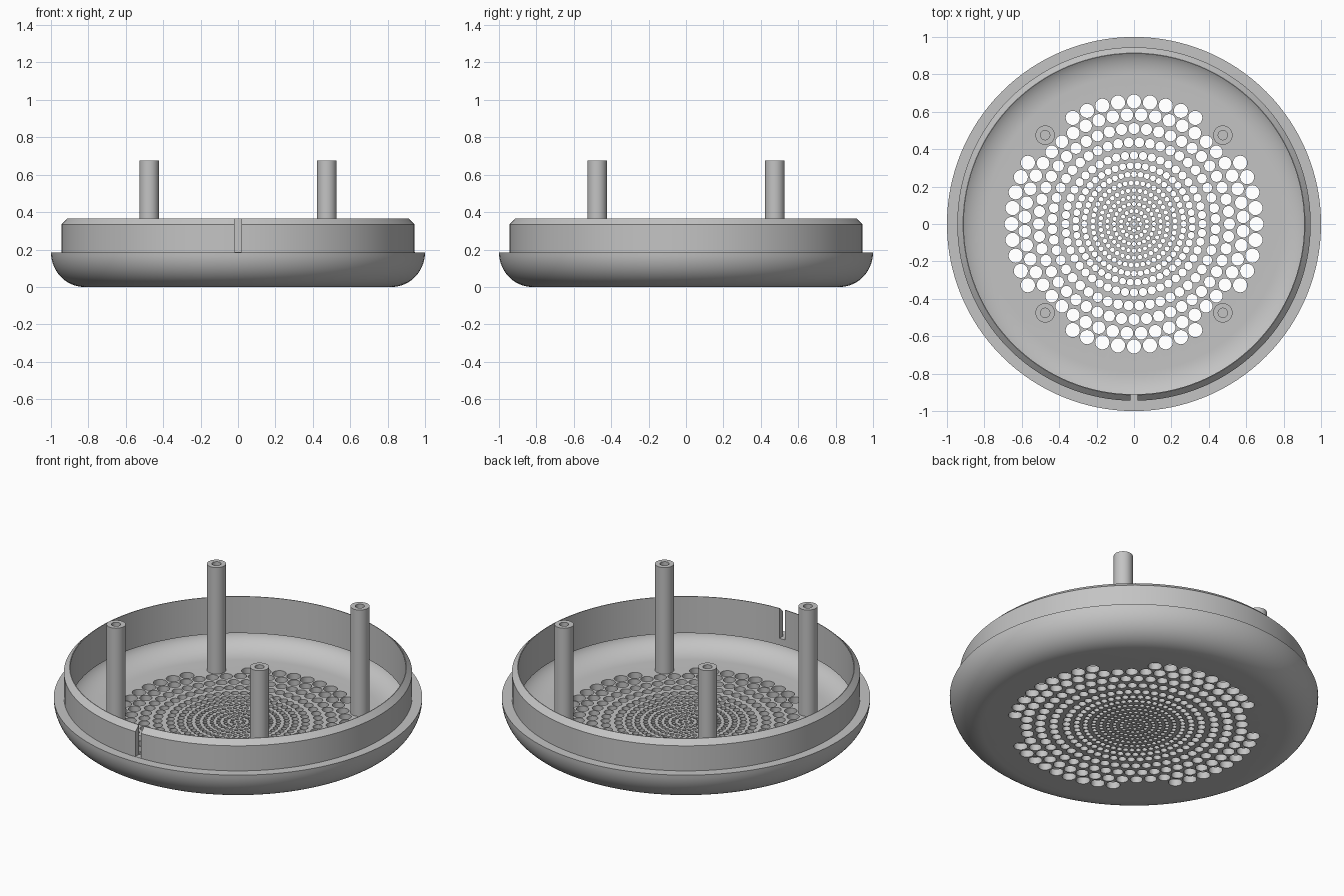
import bpy, bmesh, math
from math import sin, cos, pi, radians

cube = bpy.data.objects.get("Cube")
if cube:
    bpy.data.objects.remove(cube)

grey = bpy.data.materials.new("plain grey")
grey.use_nodes = True
grey.diffuse_color = (0.55, 0.55, 0.55, 1)
grey.node_tree.nodes["Principled BSDF"].inputs["Base Color"].default_value = (0.55, 0.55, 0.55, 1)

POST = 0.475
POSTS = [(sx * POST, sy * POST) for sx in (-1, 1) for sy in (-1, 1)]


def finish(name, bm):
    bmesh.ops.recalc_face_normals(bm, faces=bm.faces)
    mesh = bpy.data.meshes.new(name)
    bm.to_mesh(mesh)
    bm.free()
    mesh.materials.append(grey)
    obj = bpy.data.objects.new(name, mesh)
    bpy.context.collection.objects.link(obj)
    return obj


def lathe(name, profile, steps):
    """Turn a closed (radius, z) profile, starting and ending on the axis."""
    bm = bmesh.new()
    verts = [bm.verts.new((r, 0, z)) for r, z in profile]
    edges = [bm.edges.new(pair) for pair in zip(verts, verts[1:])]
    bmesh.ops.spin(bm, geom=verts + edges, axis=(0, 0, 1), cent=(0, 0, 0),
                   angle=2 * pi, steps=steps, use_merge=False)
    bmesh.ops.remove_doubles(bm, verts=bm.verts, dist=1e-5)
    return finish(name, bm)


def prism(bm, x, y, radius, z0, z1, sides=20):
    rings = [[bm.verts.new((x + radius * cos(2 * pi * i / sides),
                            y + radius * sin(2 * pi * i / sides), z))
              for i in range(sides)] for z in (z0, z1)]
    bm.faces.new(rings[0][::-1])
    bm.faces.new(rings[1])
    for i in range(sides):
        j = (i + 1) % sides
        bm.faces.new((rings[0][i], rings[0][j], rings[1][j], rings[1][i]))


def smooth(obj):
    bpy.ops.object.select_all(action="DESELECT")
    obj.select_set(True)
    bpy.context.view_layer.objects.active = obj
    bpy.ops.object.shade_smooth_by_angle(angle=radians(30))


def cut(obj, cutter):
    mod = obj.modifiers.new("cut", "BOOLEAN")
    mod.operation = "DIFFERENCE"
    mod.solver = "MANIFOLD"
    mod.object = cutter
    bpy.context.view_layer.objects.active = obj
    bpy.ops.object.modifier_apply(modifier=mod.name)
    bpy.data.objects.remove(cutter)


# Shell: rounded bowl, flange and upright chamfered wall
arc = [radians(a) for a in range(0, 91, 6)]
outer = [(0.82 + 0.18 * sin(a), 0.185 * (1 - cos(a))) for a in arc]
inner = [(0.79 + 0.165 * sin(a), 0.145 - 0.105 * cos(a)) for a in reversed(arc)]
wall = [(0.945, 0.185), (0.945, 0.335), (0.914, 0.365), (0.91, 0.365), (0.91, 0.145)]
shell = lathe("speaker_cover", [(0, 0)] + outer + wall + inner + [(0, 0.04)], 128)

# Notch through the front of the wall
bm = bmesh.new()
bmesh.ops.create_cube(bm, size=1)
bmesh.ops.scale(bm, verts=bm.verts, vec=(0.036, 0.14, 0.3))
bmesh.ops.translate(bm, verts=bm.verts, vec=(0, -0.93, 0.336))
cut(shell, finish("notch_cutter", bm))

# Grille: rings of holes (ring radius, hole radius, count)
RINGS = [(0.655, 0.038, 48), (0.585, 0.034, 48), (0.51, 0.030, 48),
         (0.437, 0.026, 48), (0.367, 0.022, 48), (0.312, 0.0185, 48),
         (0.265, 0.0155, 48), (0.22, 0.013, 44), (0.18, 0.012, 36),
         (0.143, 0.011, 30), (0.107, 0.011, 24), (0.07, 0.011, 16),
         (0.035, 0.010, 8), (0, 0.010, 1)]
bm = bmesh.new()
for k, (ring, hole, count) in enumerate(RINGS):
    for i in range(count):
        a = 2 * pi * (i + 0.5 * (k % 2)) / count
        x, y = ring * cos(a), ring * sin(a)
        if all(math.hypot(x - px, y - py) > 0.054 + hole for px, py in POSTS):
            prism(bm, x, y, hole, -0.05, 0.1, 20 if hole > 0.02 else 14)
cut(shell, finish("hole_cutter", bm))
smooth(shell)

# Four hollow-topped screw posts
for n, (px, py) in enumerate(POSTS):
    post = lathe("screw_post_%d" % (n + 1),
                 [(0, 0.03), (0.052, 0.03), (0.052, 0.677), (0.025, 0.677),
                  (0.025, 0.4), (0, 0.4)], 32)
    post.location = (px, py, 0)
    smooth(post)
